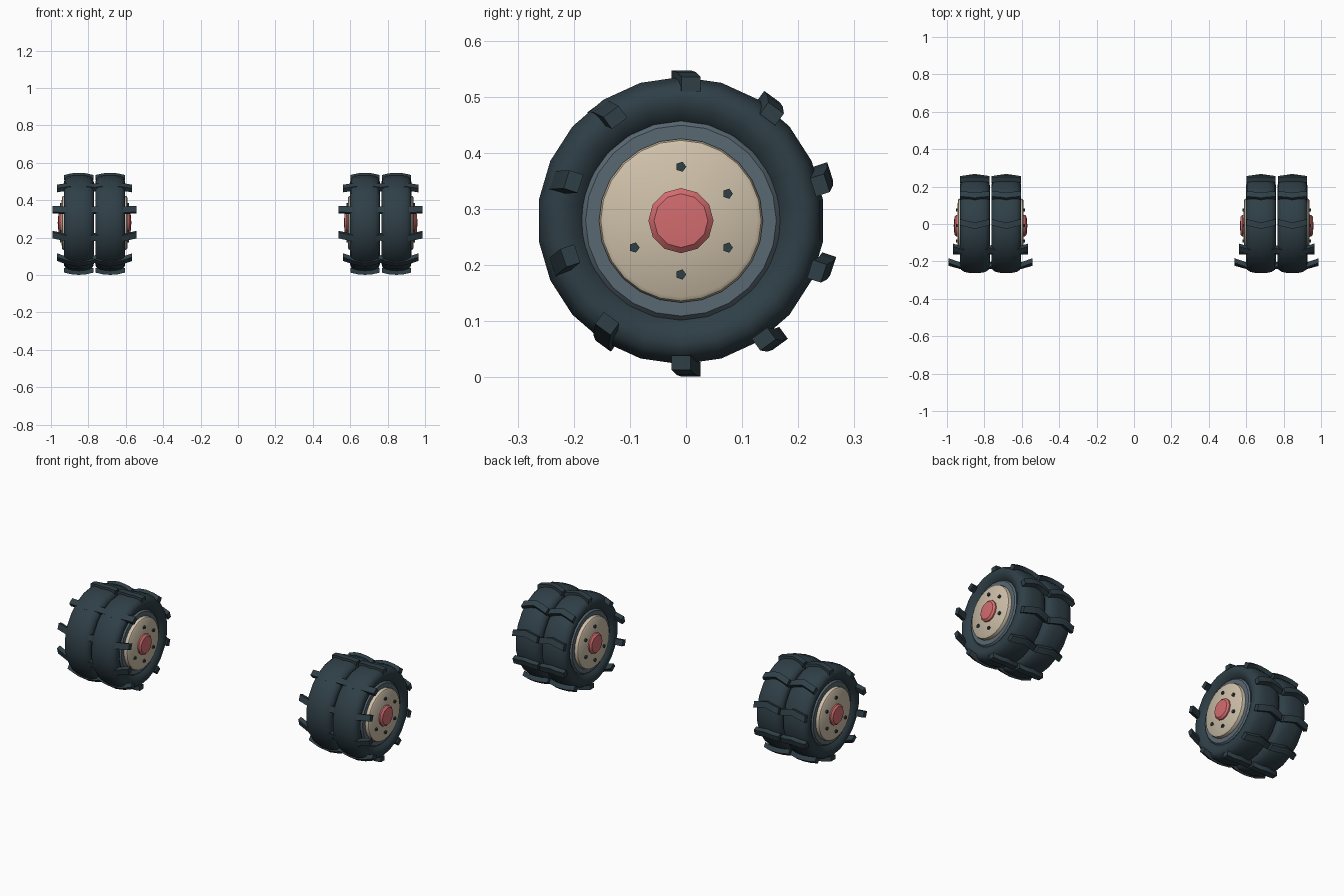
import bpy
import bmesh
import math
from mathutils import Vector

cube = bpy.data.objects.get("Cube")
if cube:
    bpy.data.objects.remove(cube, do_unlink=True)


def material(name, color):
    mat = bpy.data.materials.new(name)
    mat.use_nodes = True
    mat.diffuse_color = (*color, 1)
    bsdf = next(n for n in mat.node_tree.nodes if n.type == 'BSDF_PRINCIPLED')
    bsdf.inputs["Base Color"].default_value = (*color, 1)
    bsdf.inputs["Roughness"].default_value = 0.8
    return mat


RUBBER = material("dark rubber", (0.028, 0.049, 0.062))
STEEL = material("grey steel", (0.10, 0.14, 0.17))
CREAM = material("cream paint", (0.62, 0.53, 0.40))
RED = material("red paint", (0.65, 0.15, 0.16))

AXLE = Vector((0, -0.009, 0.279))
LUG_CENTRE = Vector((0, 0, 0.274))


def finish(name, bm, mat, location, sharp=35):
    bmesh.ops.remove_doubles(bm, verts=bm.verts, dist=1e-5)
    bmesh.ops.recalc_face_normals(bm, faces=bm.faces)
    mesh = bpy.data.meshes.new(name)
    bm.to_mesh(mesh)
    bm.free()
    for poly in mesh.polygons:
        poly.use_smooth = True
    mesh.set_sharp_from_angle(angle=math.radians(sharp))
    mesh.materials.append(mat)
    obj = bpy.data.objects.new(name, mesh)
    obj.location = location
    bpy.context.collection.objects.link(obj)
    return obj


def revolve(name, profile, sides, mat, location, closed=False, sharp=35):
    """Spin (x, radius) points around the x axis."""
    bm = bmesh.new()
    verts = [bm.verts.new((x, 0, r)) for x, r in profile]
    pairs = list(zip(verts, verts[1:]))
    if closed:
        pairs.append((verts[-1], verts[0]))
    edges = [bm.edges.new(p) for p in pairs]
    bmesh.ops.spin(bm, geom=verts + edges, cent=(0, 0, 0), axis=(1, 0, 0),
                   angle=math.tau, steps=sides, use_merge=True)
    return finish(name, bm, mat, location, sharp)


def tread_lugs(name, location):
    """Ten chevron bars; those at the front sit deeper and reach wider."""
    bm = bmesh.new()
    for i in range(10):
        angle = math.radians(90 + 36 * i)
        out = Vector((0, math.cos(angle), math.sin(angle)))
        along = Vector((0, -math.sin(angle), math.cos(angle)))
        front = max(0, -math.cos(angle))
        half = 0.078 + 0.066 * front
        rings = []
        for t in (-1, -0.5, 0, 0.5, 1):
            radius = 0.273 - 0.016 * front - (0.012 + 0.02 * front) * t * t
            shift = 0.018 * (0.5 - abs(t))
            ring = []
            for side, depth in ((-1, 0), (1, 0), (1, 0.026), (-1, 0.026)):
                p = out * (radius - depth) + along * (shift + side * 0.017)
                p.x = t * half
                ring.append(bm.verts.new(p))
            rings.append(ring)
        for a, b in zip(rings, rings[1:]):
            for k in range(4):
                n = (k + 1) % 4
                bm.faces.new((a[k], a[n], b[n], b[k]))
        bm.faces.new(rings[0])
        bm.faces.new(rings[-1])
    return finish(name, bm, RUBBER, location, 30)


def hub_bolts(name, location, side):
    """Five-sided bolts on the disc, leaving one position empty."""
    bm = bmesh.new()
    for k in range(6):
        if k == 1:
            continue
        a = math.radians(90 + 60 * k)
        centre = Vector((0.176 * side, 0.096 * math.cos(a), 0.096 * math.sin(a)))
        rings = []
        for x in (-0.008, 0.008):
            ring = []
            for j in range(5):
                b = math.tau * j / 5
                offset = Vector((x, 0.0095 * math.cos(b), 0.0095 * math.sin(b)))
                ring.append(bm.verts.new(centre + offset))
            rings.append(ring)
            bm.faces.new(ring)
        for j in range(5):
            n = (j + 1) % 5
            bm.faces.new((rings[0][j], rings[0][n], rings[1][n], rings[1][j]))
    return finish(name, bm, RUBBER, location)


# Half section of a tyre, mirrored to make the full section
half_tyre = [(0.045, 0.168), (0.062, 0.180), (0.074, 0.198), (0.080, 0.218),
             (0.074, 0.238), (0.056, 0.250), (0.025, 0.256)]
tyre_profile = half_tyre + [(-x, r) for x, r in reversed(half_tyre)]

for group, x in (("right", -0.767), ("left", 0.763)):
    centre = AXLE + Vector((x, 0, 0))
    for side, place in ((-1, "a"), (1, "b")):
        tag = f"{group}_{place}"
        offset = Vector((side * 0.084, 0, 0))

        # Tyre and its tread
        revolve(f"tyre_{tag}", tyre_profile, 22, RUBBER, centre + offset,
                closed=True, sharp=50)
        tread_lugs(f"tread_lugs_{tag}", LUG_CENTRE + Vector((x, 0, 0)) + offset)

        # Steel rim seated inside the tyre
        rim = [(0.03, 0.178), (0.142, 0.178), (0.152, 0.170),
               (0.152, 0.135), (0.03, 0.135)]
        revolve(f"rim_{tag}", [(p * side, r) for p, r in rim], 24, STEEL,
                centre, closed=True)

        # Cream wheel disc with a rounded edge
        disc = [(0.10, 0), (0.10, 0.143), (0.160, 0.146), (0.170, 0.143),
                (0.175, 0.136), (0.178, 0)]
        revolve(f"wheel_disc_{tag}", [(p * side, r) for p, r in disc], 24,
                CREAM, centre)

        # Red hub cap
        cap = [(0.16, 0), (0.16, 0.058), (0.184, 0.058), (0.193, 0.048),
               (0.197, 0)]
        revolve(f"hub_cap_{tag}", [(p * side, r) for p, r in cap], 12, RED,
                centre)
        hub_bolts(f"hub_bolts_{tag}", centre, side)
